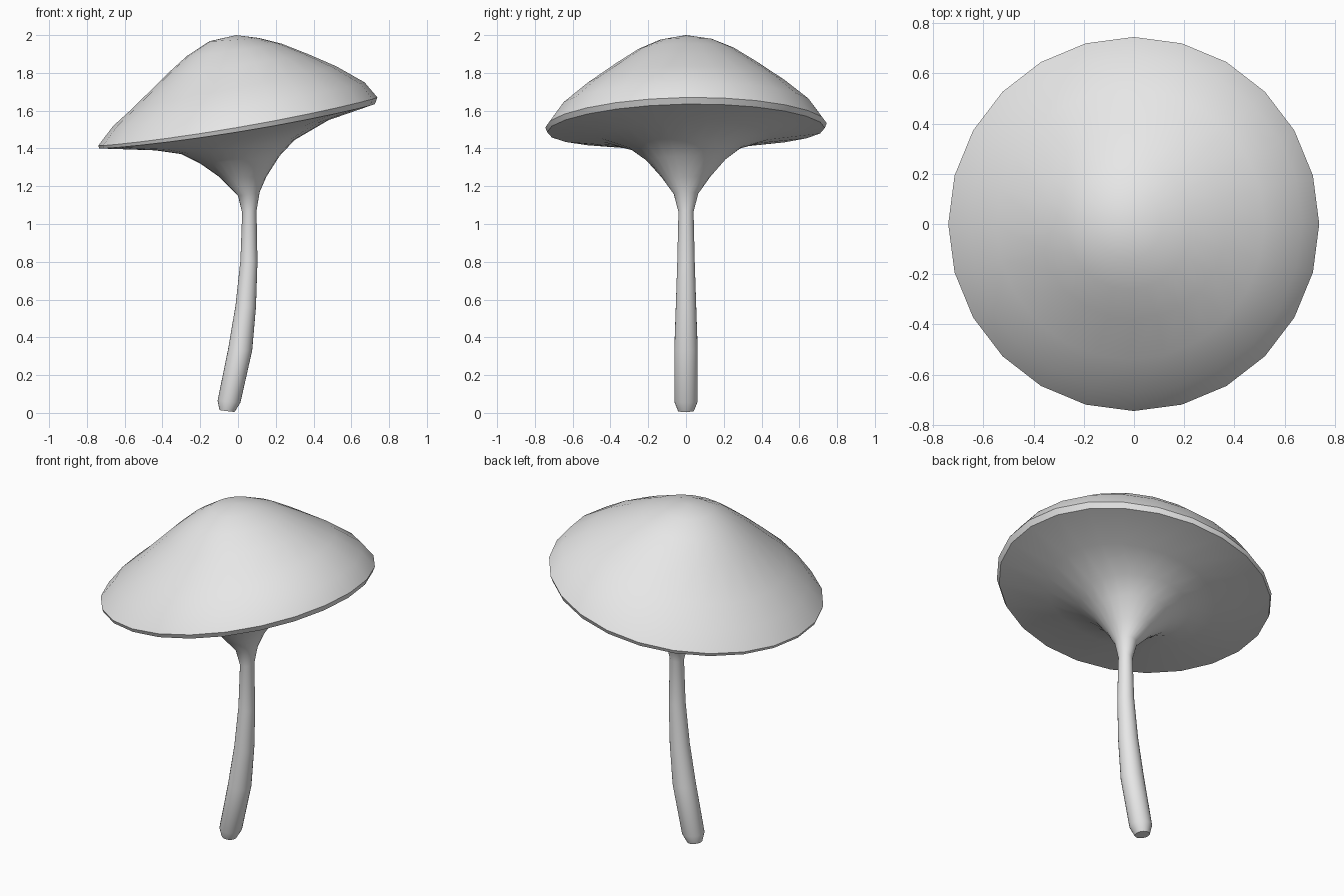
import bpy, bmesh, math
from mathutils import Vector

cube = bpy.data.objects.get("Cube")
if cube:
    bpy.data.objects.remove(cube)

SIDES = 24

grey = bpy.data.materials.new("soft grey")
grey.use_nodes = True
colour = (0.8, 0.8, 0.8, 1)
grey.diffuse_color = colour
grey.node_tree.nodes["Principled BSDF"].inputs["Base Color"].default_value = colour


def loft(name, rings, close_start, close_end, angle):
    """Skin tilted rings given as (left x, left z, right x, right z, half depth, sag)."""
    bm = bmesh.new()
    loops = []
    for lx, lz, rx, rz, depth, sag in rings:
        loop = []
        for i in range(SIDES):
            a = 2 * math.pi * i / SIDES
            c, s = math.cos(a), math.sin(a)
            x = (lx + rx) / 2 + c * (rx - lx) / 2
            z = (lz + rz) / 2 + c * (rz - lz) / 2 - sag * s * s + 0.015 * depth * s
            loop.append(bm.verts.new((x, depth * s, z)))
        loops.append(loop)
    for low, high in zip(loops, loops[1:]):
        for i in range(SIDES):
            j = (i + 1) % SIDES
            bm.faces.new((low[i], low[j], high[j], high[i]))
    if close_start:
        bm.faces.new(loops[0][::-1])
    if close_end:
        tip = bm.verts.new(Vector(close_end))
        for i in range(SIDES):
            bm.faces.new((loops[-1][i], loops[-1][(i + 1) % SIDES], tip))
    mesh = bpy.data.meshes.new(name)
    bm.to_mesh(mesh)
    bm.free()
    mesh.materials.append(grey)
    obj = bpy.data.objects.new(name, mesh)
    bpy.context.collection.objects.link(obj)
    bpy.ops.object.select_all(action="DESELECT")
    obj.select_set(True)
    bpy.context.view_layer.objects.active = obj
    bpy.ops.object.shade_smooth_by_angle(angle=math.radians(angle))
    return obj


# Bent stem, tapering upward
stem = [
    (-0.098, 0.015, -0.018, 0.005, 0.042, 0),
    (-0.108, 0.065, 0.013, 0.055, 0.062, 0),
    (-0.052, 0.34, 0.075, 0.33, 0.062, 0),
    (-0.013, 0.57, 0.095, 0.56, 0.054, 0),
    (0.013, 0.81, 0.103, 0.80, 0.046, 0),
    (0.022, 1.06, 0.098, 1.07, 0.04, 0),
]

# Flared underside running from the stem out to the rim
underside = [
    (0.00, 1.15, 0.115, 1.17, 0.065, 0),
    (-0.10, 1.25, 0.15, 1.25, 0.13, 0),
    (-0.20, 1.32, 0.22, 1.36, 0.21, 0),
    (-0.30, 1.37, 0.30, 1.445, 0.30, 0),
    (-0.44, 1.39, 0.48, 1.55, 0.45, 0.01),
    (-0.735, 1.40, 0.725, 1.635, 0.735, 0.02),
]

# Domed cap with a thin lip
cap = [
    underside[-1],
    (-0.74, 1.415, 0.738, 1.67, 0.745, 0.02),
    (-0.66, 1.52, 0.67, 1.75, 0.67, 0.01),
    (-0.55, 1.62, 0.52, 1.835, 0.54, 0),
    (-0.38, 1.79, 0.37, 1.90, 0.38, 0),
    (-0.27, 1.89, 0.23, 1.955, 0.26, 0),
    (-0.15, 1.968, 0.11, 1.985, 0.14, 0),
]

loft("stem_and_underside", stem + underside, True, None, 50)
loft("cap", cap, False, (-0.01, 0, 2.0), 50)
